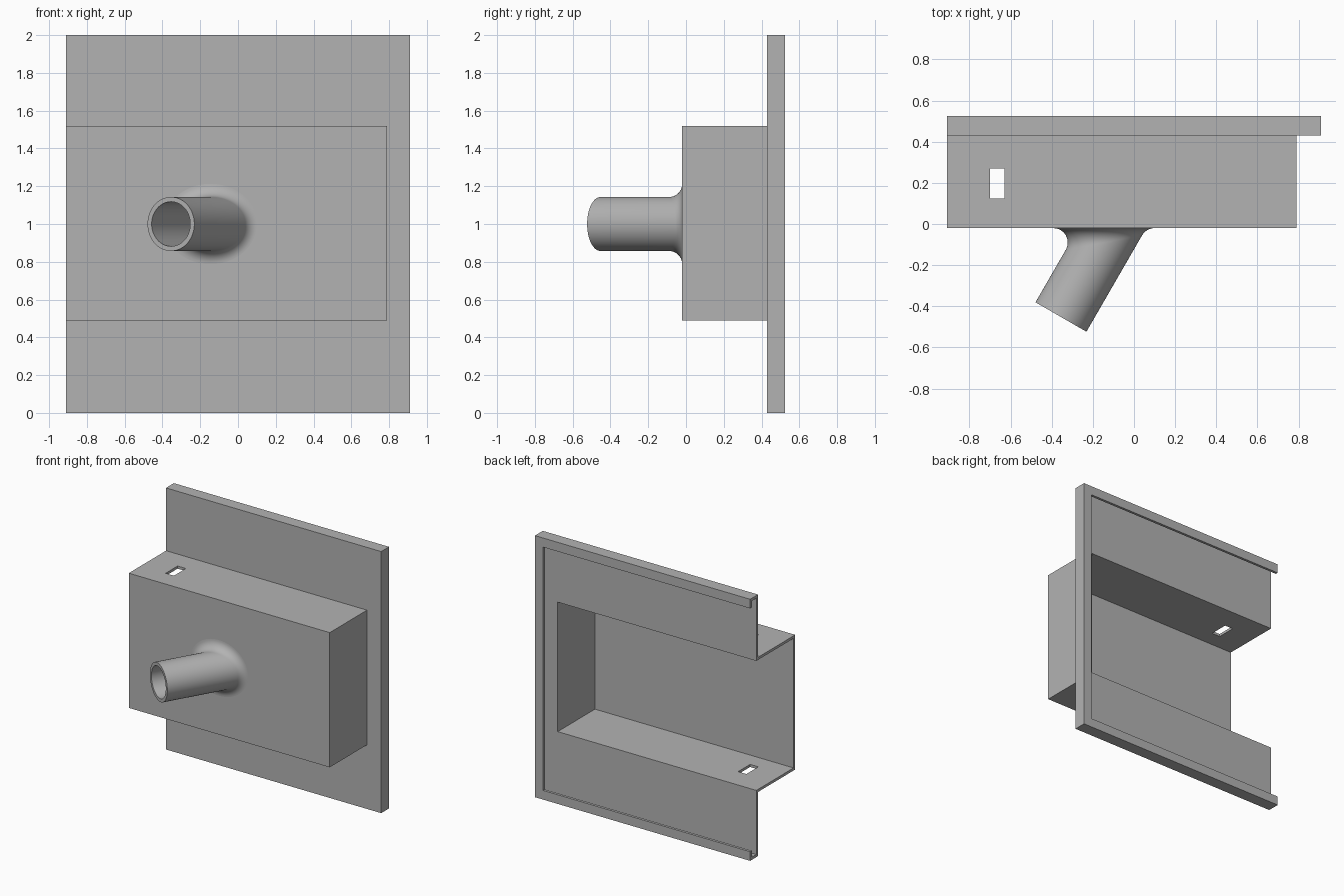
import bpy, bmesh
from math import sin, cos, pi, radians
from mathutils import Vector

cube = bpy.data.objects.get("Cube")
if cube:
    bpy.data.objects.remove(cube, do_unlink=True)

grey = bpy.data.materials.new("plain_grey")
grey.use_nodes = True
COLOUR = (0.45, 0.45, 0.45, 1)
grey.diffuse_color = COLOUR
grey.node_tree.nodes["Principled BSDF"].inputs["Base Color"].default_value = COLOUR


def add_object(name, bm):
    mesh = bpy.data.meshes.new(name)
    bmesh.ops.recalc_face_normals(bm, faces=bm.faces)
    bm.to_mesh(mesh)
    bm.free()
    mesh.materials.append(grey)
    obj = bpy.data.objects.new(name, mesh)
    bpy.context.collection.objects.link(obj)
    return obj


def block(name, x, y, z):
    """Box given by its low and high limit on each axis."""
    bm = bmesh.new()
    bmesh.ops.create_cube(bm, size=1)
    for v in bm.verts:
        v.co = [lim[c > 0] for lim, c in zip((x, y, z), v.co)]
    return add_object(name, bm)


def activate(obj):
    bpy.ops.object.select_all(action='DESELECT')
    obj.select_set(True)
    bpy.context.view_layer.objects.active = obj


def combine(target, other, operation):
    activate(target)
    mod = target.modifiers.new("combine", 'BOOLEAN')
    mod.operation, mod.solver, mod.object = operation, 'EXACT', other
    bpy.ops.object.modifier_apply(modifier=mod.name)
    bpy.data.objects.remove(other, do_unlink=True)


WALL = 0.02
LEFT, RIGHT = 0.91, -0.91
FRONT, PLATE, BACK = -0.02, 0.43, 0.525
OPEN = RIGHT - 0.1          # cutters run out through the open end

# Housing: mounting plate with a box in front of it
housing = block("housing", (RIGHT, LEFT), (PLATE, BACK), (0, 2))
combine(housing, block("box", (RIGHT, 0.79), (FRONT, PLATE + 0.01), (0.49, 1.52)), 'UNION')

# Cavities: groove behind the lip, back opening, box interior, cable slots
cuts = [
    ((OPEN, LEFT - WALL), (PLATE + WALL, BACK - WALL), (WALL, 2 - WALL)),
    ((OPEN, LEFT - 0.07), (PLATE + 0.04, BACK + 0.1), (0.07, 1.93)),
    ((OPEN, 0.77), (FRONT + WALL, PLATE + 0.05), (0.51, 1.50)),
    ((-0.70, -0.63), (0.125, 0.27), (0.4, 1.6)),
]
for cut in cuts:
    combine(housing, block("cutter", *cut), 'DIFFERENCE')

# Pipe layout: axis swung 30 degrees toward the right
tilt = radians(30)
along = Vector((-sin(tilt), -cos(tilt), 0))
side = Vector((cos(tilt), -sin(tilt), 0))
up = Vector((0, 0, 1))
tip = Vector((-0.355, -0.452, 1))
R, BORE, FILLET = 0.143, 0.118, 0.07
SIDES, STEPS = 64, 10

# Round hole from the box into the pipe
bm = bmesh.new()
bmesh.ops.create_cone(bm, cap_ends=True, segments=SIDES, radius1=0.09, radius2=0.09, depth=0.1)
for v in bm.verts:
    v.co = (v.co.x - 0.097, v.co.z, v.co.y + 1)
combine(housing, add_object("cutter", bm), 'DIFFERENCE')


def on_pipe(normal, radius, y):
    """Point beside the pipe axis at the given radius, slid along to depth y."""
    p = tip + normal * radius
    return p + along * ((y - p.y) / along.y)


def pipe_section(angle):
    """Fillet arc, outer tip, inner tip and inner end of the bore."""
    n = side * cos(angle) + up * sin(angle)
    centre = on_pipe(n, R + FILLET, FRONT - FILLET)
    to_wall = Vector((0, 1, 0))
    points = [centre + to_wall.slerp(-n, i / STEPS) * FILLET for i in range(STEPS + 1)]
    return points + [tip + n * R, tip + n * BORE, on_pipe(n, BORE, FRONT + 0.01)]


# Angled pipe with a flared root
bm = bmesh.new()
sections = [[bm.verts.new(p) for p in pipe_section(2 * pi * i / SIDES)] for i in range(SIDES)]
for i, a in enumerate(sections):
    b = sections[(i + 1) % SIDES]
    for j in range(len(a)):
        k = (j + 1) % len(a)
        bm.faces.new((a[j], b[j], b[k], a[k]))
pipe = add_object("angled_pipe", bm)

for obj in (housing, pipe):
    activate(obj)
    bpy.ops.object.shade_smooth_by_angle(angle=radians(30))
